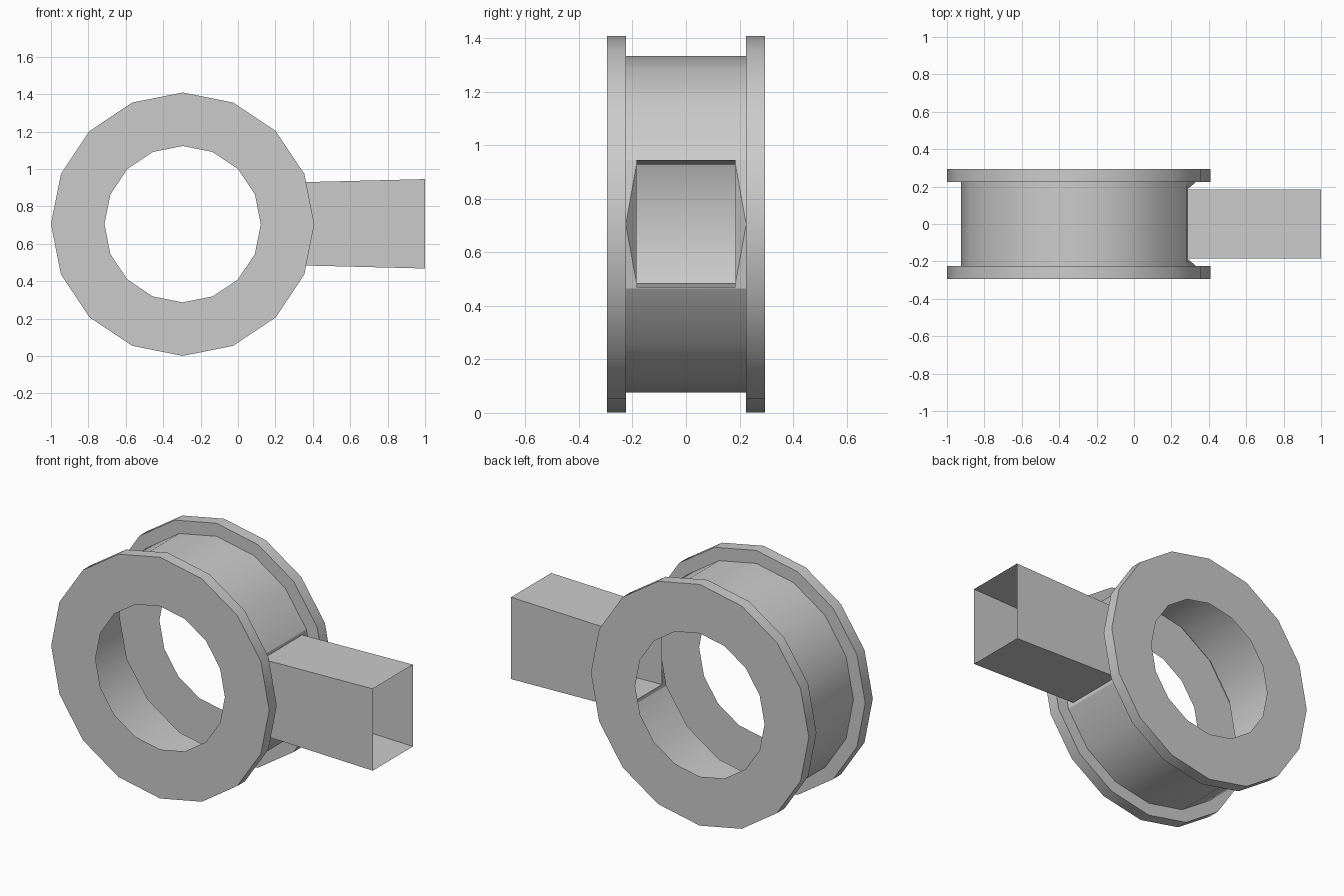
import bpy, bmesh, math

if "Cube" in bpy.data.objects:
    bpy.data.objects.remove(bpy.data.objects["Cube"])

CX, CZ, N = -0.296, 0.705, 16
R_BAND, Y_BAND = 0.628, 0.225


def ring_point(r, y, i):
    a = 2 * math.pi * i / N
    return (CX + r * math.cos(a), y, CZ + r * math.sin(a))


def make_object(name, bm):
    bmesh.ops.recalc_face_normals(bm, faces=bm.faces)
    mesh = bpy.data.meshes.new(name)
    bm.to_mesh(mesh)
    bm.free()
    obj = bpy.data.objects.new(name, mesh)
    bpy.context.collection.objects.link(obj)
    bpy.ops.object.select_all(action='DESELECT')
    obj.select_set(True)
    bpy.context.view_layer.objects.active = obj
    bpy.ops.object.shade_smooth_by_angle(angle=math.radians(30))
    return obj


# Hollow flanged ring: open sheet profile (radius, y) spun around the y axis,
# leaving out the two band faces where the duct enters
half = [(0.418, -0.295), (0.704, -0.295), (0.704, -Y_BAND), (R_BAND, -Y_BAND)]
profile = half + [(r, -y) for r, y in reversed(half)]
bm = bmesh.new()
rings = [[bm.verts.new(ring_point(r, y, i)) for i in range(N)] for r, y in profile]
for k in range(len(profile) - 1):
    for i in range(N):
        if k == 3 and i in (0, N - 1):
            continue
        j = (i + 1) % N
        bm.faces.new((rings[k][i], rings[k][j], rings[k + 1][j], rings[k + 1][i]))
make_object("flanged_ring", bm)

# Open rectangular duct, flaring slightly outward
bm = bmesh.new()


def rectangle(x, hy, hz):
    return [bm.verts.new((x, sy * hy, CZ + 0.002 + sz * hz))
            for sy, sz in ((-1, -1), (1, -1), (1, 1), (-1, 1))]


inner = rectangle(0.285, 0.185, 0.221)
outer = rectangle(1.0, 0.185, 0.239)
for i in range(4):
    j = (i + 1) % 4
    bm.faces.new((inner[i], inner[j], outer[j], outer[i]))

# Collar joining the duct mouth to the opening in the band
low, mid, high = [[bm.verts.new(ring_point(R_BAND, s * Y_BAND, i)) for s in (-1, 1)]
                  for i in (-1, 0, 1)]
bm.faces.new((low[0], low[1], inner[1], inner[0]))
bm.faces.new((high[1], high[0], inner[3], inner[2]))
for s, bottom, top in ((0, inner[0], inner[3]), (1, inner[1], inner[2])):
    bm.faces.new((low[s], mid[s], bottom))
    bm.faces.new((mid[s], top, bottom))
    bm.faces.new((mid[s], high[s], top))
make_object("side_duct", bm)
